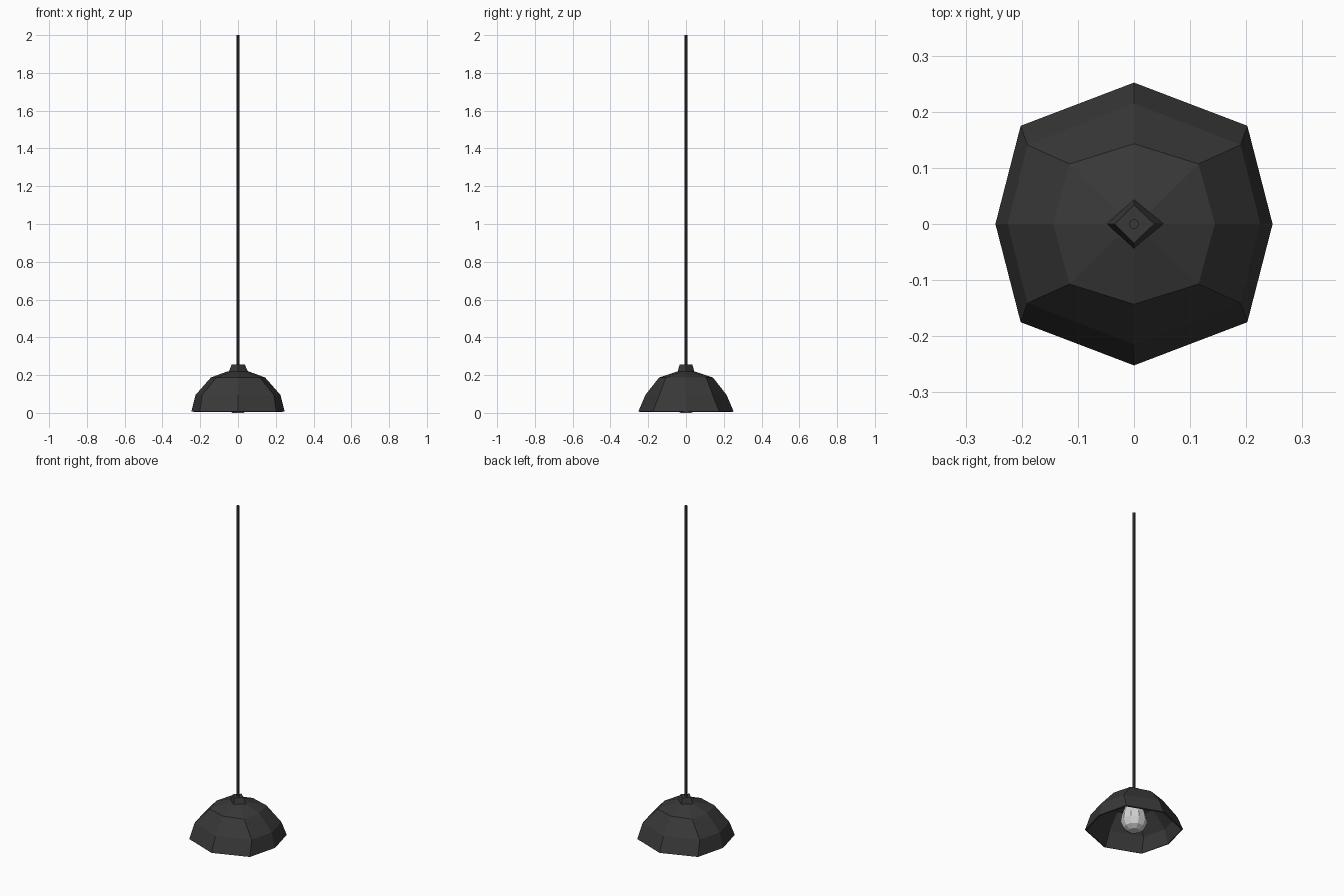
import bpy, math

if "Cube" in bpy.data.objects:
    bpy.data.objects.remove(bpy.data.objects["Cube"])


def material(name, c):
    m = bpy.data.materials.new(name)
    m.diffuse_color = (*c, 1)
    m.use_nodes = True
    m.node_tree.nodes["Principled BSDF"].inputs["Base Color"].default_value = m.diffuse_color
    return m


black = material("charcoal metal", (0.04, 0.04, 0.04))
glass = material("pale bulb glass", (0.65, 0.65, 0.65))


def loft(name, rings, mat, cap_start=True, cap_end=True):
    """Skin a stack of equal-length point rings, bottom to top."""
    n = len(rings[0])
    verts = [p for r in rings for p in r]
    faces = [(k * n + i, k * n + (i + 1) % n, (k + 1) * n + (i + 1) % n, (k + 1) * n + i)
             for k in range(len(rings) - 1) for i in range(n)]
    if cap_start:
        faces.append(tuple(reversed(range(n))))
    if cap_end:
        faces.append(tuple(range(len(verts) - n, len(verts))))
    me = bpy.data.meshes.new(name)
    me.from_pydata(verts, [], faces)
    me.materials.append(mat)
    ob = bpy.data.objects.new(name, me)
    bpy.context.collection.objects.link(ob)
    return ob


def octagon(rx, ry, cx, cy, z):
    """Stretched octagon: axis points at rx, ry and corners at cx, cy."""
    return [(rx, 0, z), (cx, cy, z), (0, ry, z), (-cx, cy, z),
            (-rx, 0, z), (-cx, -cy, z), (0, -ry, z), (cx, -cy, z)]


def ring(r, z, n):
    return [(r * math.cos(2 * math.pi * i / n), r * math.sin(2 * math.pi * i / n), z)
            for i in range(n)]


# Faceted shade, open at the bottom
shade = loft("shade", [octagon(0.247, 0.252, 0.202, 0.175, 0.008),
                       octagon(0.225, 0.215, 0.190, 0.141, 0.095),
                       octagon(0.144, 0.143, 0.115, 0.107, 0.187),
                       octagon(0.055, 0.044, 0.028, 0.022, 0.220)], black, cap_start=False)
sol = shade.modifiers.new("thickness", 'SOLIDIFY')
sol.thickness = 0.008
sol.offset = -1

# Four-sided cap on the shade
loft("cap", [[(0.055, 0, 0.215), (0, 0.045, 0.215), (-0.05, 0, 0.215), (0, -0.045, 0.215)],
             [(0.036, 0, 0.255), (0, 0.034, 0.255), (-0.034, 0, 0.255), (0, -0.034, 0.255)]], black)

# Hanging cord
loft("cord", [ring(0.009, 0.24, 8), ring(0.009, 2.0, 8)], black)

# Bulb with a tapering neck
loft("bulb", [ring(r, z, 10) for r, z in
              [(0.030, 0.0), (0.058, 0.018), (0.073, 0.055), (0.068, 0.09),
               (0.052, 0.14), (0.035, 0.20)]], glass)
